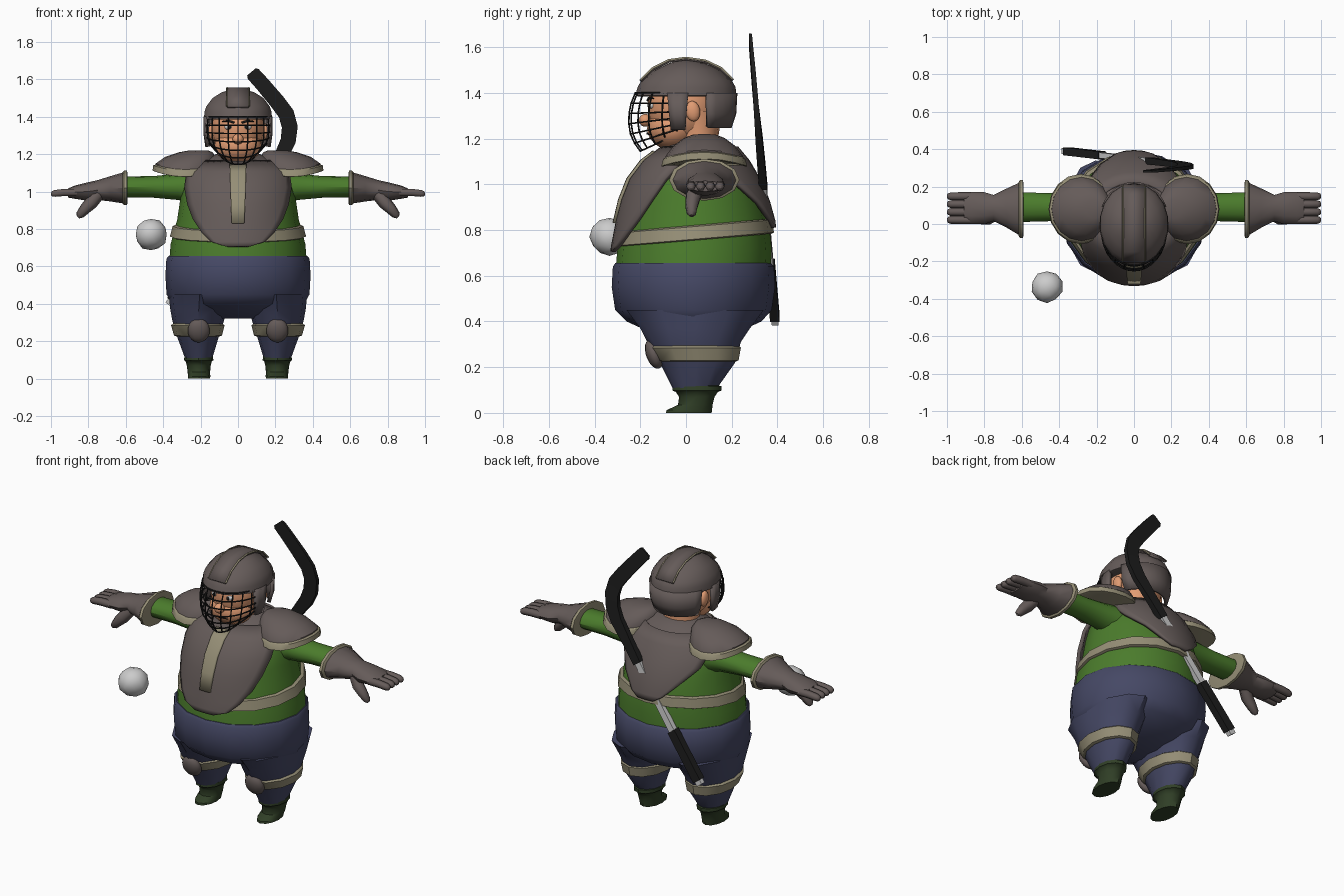
import bpy, bmesh, math, random
from mathutils import Vector, Matrix

if "Cube" in bpy.data.objects:
    bpy.data.objects.remove(bpy.data.objects["Cube"])

def material(name, r, g, b):
    m = bpy.data.materials.new(name)
    m.diffuse_color = (r, g, b, 1)
    m.use_nodes = True
    m.node_tree.nodes["Principled BSDF"].inputs["Base Color"].default_value = m.diffuse_color
    return m

ARMOR = material("armor", .13, .105, .1)
GREEN = material("green", .07, .2, .025)
NAVY = material("navy", .06, .065, .13)
TRIM = material("trim", .3, .27, .18)
SKIN = material("skin", .75, .33, .17)
BOOT = material("boot", .03, .05, .02)
BLACK = material("black", .012, .012, .012)
WHITE = material("white", .8, .8, .8)

def finish(name, bm, mat, mirror=False, thick=0):
    bmesh.ops.recalc_face_normals(bm, faces=bm.faces)
    me = bpy.data.meshes.new(name)
    bm.to_mesh(me)
    bm.free()
    ob = bpy.data.objects.new(name, me)
    bpy.context.collection.objects.link(ob)
    if mat:
        me.materials.append(mat)
    if thick:
        s = ob.modifiers.new("thickness", 'SOLIDIFY')
        s.thickness, s.offset = thick, 0
    if mirror:
        ob.modifiers.new("mirror", 'MIRROR')
    return ob

def shell(name, rows, mat, n=16, arc=None, axis='Z', mirror=False, thick=0, warp=None):
    """Loft of ellipses. Row: height, centre, radius, y_min, y_max. arc: (mid angle, half angles)."""
    bm = bmesh.new()
    loops = []
    for i, (h, c, r, y0, y1) in enumerate(rows):
        loop = []
        for k in range(n + 1 if arc else n):
            t = arc[0] + arc[1][i] * (2 * k / n - 1) if arc else 2 * math.pi * k / n
            u, y = c + r * math.sin(t), (y0 + y1) / 2 - (y1 - y0) / 2 * math.cos(t)
            p = Vector((u, y, h) if axis == 'Z' else (h, y, u))
            if warp:
                p.z += warp(p)
            loop.append(bm.verts.new(p))
        loops.append(loop)
    for a, b in zip(loops, loops[1:]):
        for k in range(n):
            j = (k + 1) % len(a)
            bm.faces.new((a[k], a[j], b[j], b[k]))
    if not arc:
        bm.faces.new(loops[0])
        bm.faces.new(loops[-1])
    return finish(name, bm, mat, mirror, thick)

def blob(name, loc, size, mat, mirror=False, tilt=0, seg=14):
    bm = bmesh.new()
    m = Matrix.Translation(loc) @ Matrix.Rotation(tilt, 4, 'X') @ Matrix.Diagonal((*size, 1))
    bmesh.ops.create_uvsphere(bm, u_segments=seg, v_segments=seg * 2 // 3, radius=1, matrix=m)
    return finish(name, bm, mat, mirror)

def tubes(name, paths, r, mat, radii=None, mirror=False):
    cu = bpy.data.curves.new(name, 'CURVE')
    cu.dimensions, cu.bevel_depth, cu.bevel_resolution, cu.use_fill_caps = '3D', r, 1, True
    for path in paths:
        for s in ((1, -1) if mirror else (1,)):
            sp = cu.splines.new('POLY')
            sp.points.add(len(path) - 1)
            for i, (x, y, z) in enumerate(path):
                sp.points[i].co = (s * x, y, z, 1)
                sp.points[i].radius = radii[i] if radii else 1
    cu.materials.append(mat)
    bpy.context.collection.objects.link(bpy.data.objects.new(name, cu))

def bar(name, pts, mat):
    """Rectangular sweep on the slanted plane behind the back. Point: x, z, width, thickness."""
    bm = bmesh.new()
    loops = []
    for i, (x, z, w, t) in enumerate(pts):
        a, b = pts[max(i - 1, 0)], pts[min(i + 1, len(pts) - 1)]
        d = Vector((b[0] - a[0], b[1] - a[1])).normalized()
        y = .39 - (z - .4) * .088
        loops.append([bm.verts.new((x - d.y * w / 2 * s, y + t / 2 * q, z + d.x * w / 2 * s))
                      for s, q in ((-1, -1), (1, -1), (1, 1), (-1, 1))])
    for a, b in zip(loops, loops[1:]):
        for k in range(4):
            bm.faces.new((a[k], a[(k + 1) % 4], b[(k + 1) % 4], b[k]))
    bm.faces.new(loops[0])
    bm.faces.new(loops[-1])
    return finish(name, bm, mat)

# Shirt
TORSO = [(.6, 0, .37, -.31, .37), (.72, 0, .36, -.3, .375), (.85, 0, .325, -.275, .36),
         (.95, 0, .31, -.25, .33), (1.02, 0, .295, -.22, .3), (1.1, 0, .26, -.16, .25),
         (1.16, 0, .18, -.08, .2), (1.19, 0, .12, -.03, .16)]
shell("shirt", TORSO, GREEN)

def around(z, off):
    for a, b in zip(TORSO, TORSO[1:]):
        if z <= b[0]:
            f = (z - a[0]) / (b[0] - a[0])
            _, _, r, y0, y1 = [p + (q - p) * f for p, q in zip(a, b)]
            return (z, 0, r + off, y0 - off, y1 + off)

def plate(name, outline, off, mid, mat):
    rows = [around(z, off) for z, w in outline]
    halves = [math.asin(min(.99, w / r[2])) for (z, w), r in zip(outline, rows)]
    shell(name, rows, mat, 12, (mid, halves), thick=.02)

shell("waist_belt", [around(z, o) for z, o in ((.752, .002), (.757, .014), (.812, .014), (.818, .002))],
      TRIM, warp=lambda p: .085 * p.y)

# Chest, back and collar armour
plate("chest_plate", [(.705, .06), (.73, .14), (.78, .19), (.85, .235), (.93, .265), (1.02, .28),
                      (1.1, .27), (1.16, .185)], .02, 0, ARMOR)
plate("chest_strip", [(.83, .033), (.93, .037), (1.02, .04), (1.1, .042), (1.14, .045)], .033, 0, TRIM)
plate("back_plate", [(.81, .05), (.84, .1), (.92, .18), (1.0, .25), (1.1, .265), (1.16, .185)],
      .02, math.pi, ARMOR)
shell("armor_yoke", [around(1.09, .018), around(1.16, .02), (1.2, 0, .12, -.02, .15)], ARMOR)

# Shoulder pads
arch = lambda p: .03 * (1 - ((p.y - .08) / .18) ** 2)
shell("shoulder_pad", [(1.085, .285, .16, -.095, .255), (1.12, .28, .16, -.09, .25), (1.155, .255, .135, -.055, .215),
                       (1.18, .225, .09, -.01, .17), (1.19, .21, .05, .03, .13)], ARMOR, mirror=True, warp=arch)
shell("shoulder_pad_trim", [(1.078, .285, .162, -.1, .26), (1.082, .285, .172, -.108, .268),
                            (1.11, .283, .17, -.1, .26), (1.115, .28, .158, -.09, .25)], TRIM, mirror=True, warp=arch)

# Arms and gloves
shell("sleeve", [(.22, 1.02, .09, -.01, .19), (.32, 1.025, .07, .01, .17), (.45, 1.025, .058, .015, .165),
                 (.63, 1.025, .055, .01, .17)], GREEN, 12, axis='X', mirror=True)
shell("glove", [(.605, 1.02, .085, -.065, .225), (.68, 1.015, .068, -.02, .19), (.75, 1.008, .053, .015, .155),
                (.8, 1.0, .05, 0, .17), (.87, .997, .036, 0, .17), (.91, .992, .024, .01, .16)],
      ARMOR, 12, axis='X', mirror=True)
shell("glove_cuff_trim", [(.592, 1.02, .085, -.065, .225), (.594, 1.02, .092, -.074, .234),
                          (.61, 1.02, .092, -.074, .234), (.618, 1.02, .082, -.062, .222)],
      TRIM, 12, axis='X', mirror=True)
tubes("fingers", [[(.86, y, .995), (.93, y, .995), (.98, y, .99), (.995, y, .987), (1, y, .987)]
                  for y in (.022, .064, .106, .148)], .022, ARMOR, (1, 1, .95, .7, .3), True)
tubes("thumb", [[(.75, .05, .985), (.785, .03, .94), (.82, .025, .905), (.845, .025, .875), (.855, .025, .862)]],
      .03, ARMOR, (1.2, 1.2, 1, .75, .3), True)

# Trousers
shell("trousers_seat", [(.655, 0, .372, -.31, .372), (.64, 0, .383, -.32, .385), (.55, 0, .388, -.325, .39),
                        (.45, 0, .382, -.31, .375), (.4, 0, .355, -.26, .33), (.35, 0, .26, -.15, .22),
                        (.32, 0, .12, -.06, .12)], NAVY)
shell("trouser_leg", [(.45, .205, .165, -.26, .34), (.37, .21, .152, -.2, .28), (.31, .213, .138, -.17, .24),
                      (.22, .214, .11, -.115, .215), (.1, .21, .07, -.055, .13)], NAVY, 12, mirror=True)

# Knee bands and knee pads
shell("knee_band", [(.225, .214, .115, -.12, .22), (.23, .214, .128, -.13, .23), (.285, .215, .143, -.165, .24),
                    (.295, .215, .13, -.155, .23)], TRIM, 12, mirror=True)
blob("knee_pad", (.21, -.14, .257), (.06, .035, .067), ARMOR, True, tilt=.35)

# Boots
shell("boot", [(0, .208, .058, -.088, .112), (.012, .208, .06, -.085, .114), (.035, .209, .06, -.035, .116),
               (.07, .21, .064, -.03, .125), (.092, .21, .07, -.045, .14), (.098, .21, .078, -.06, .155),
               (.118, .21, .077, -.06, .155), (.12, .21, .066, -.05, .135)], BOOT, 12, mirror=True)

# Head
shell("neck", [(1.12, 0, .12, -.03, .16), (1.2, 0, .11, -.04, .14), (1.32, 0, .13, -.06, .16)], SKIN)
blob("head", (0, -.01, 1.34), (.142, .158, .17), SKIN, seg=20)
blob("jaw", (0, -.06, 1.245), (.128, .11, .095), SKIN, seg=18)
blob("nose", (0, -.178, 1.28), (.03, .028, .028), SKIN)
blob("ear", (.143, .03, 1.32), (.02, .032, .045), SKIN, True, tilt=.15)
blob("eye", (.048, -.147, 1.345), (.024, .018, .016), WHITE, True)
blob("pupil", (.046, -.163, 1.345), (.009, .006, .01), BLACK, True)
tubes("eyebrow", [[(.02, -.168, 1.368), (.05, -.162, 1.378), (.085, -.142, 1.375)]], .006, BLACK, (1, 1, .5), True)
tubes("mouth", [[(-.045, -.159, 1.218), (0, -.169, 1.222), (.045, -.159, 1.218)]], .005, BLACK, (.4, 1, .4))

# Helmet
shell("helmet_dome", [(1.385, 0, .175, -.21, .21), (1.388, 0, .185, -.222, .22), (1.425, 0, .182, -.212, .217),
                      (1.455, 0, .172, -.195, .2), (1.5, 0, .138, -.14, .15), (1.53, 0, .09, -.075, .085),
                      (1.543, 0, .045, -.035, .04)], ARMOR, 18)
shell("helmet_back", [(1.4, 0, .18, -.21, .215), (1.31, 0, .178, -.21, .21), (1.25, 0, .163, -.2, .19)], ARMOR, 12,
      (math.pi, (1.15, 1.12, 1.05)), thick=.02)
shell("helmet_side_strap", [(1.4, 0, .175, -.21, .21), (1.31, 0, .175, -.21, .21), (1.24, 0, .165, -.2, .2)], ARMOR, 3,
      (1.4, (.22, .18, .16)), mirror=True, thick=.02)
RIDGE = [(-.2, 1.452), (-.145, 1.505), (-.075, 1.54), (0, 1.55), (.085, 1.538), (.155, 1.505), (.205, 1.455)]
bm = bmesh.new()
cols = [[bm.verts.new((x, y, z)) for x in (-.055, .055)] for y, z in RIDGE]
for a, b in zip(cols, cols[1:]):
    bm.faces.new((a[0], a[1], b[1], b[0]))
finish("helmet_ridge", bm, ARMOR, thick=.014)
tubes("helmet_ridge_trim", [[(.058, y, z + .004) for y, z in RIDGE]], .005, TRIM, mirror=True)

# Face cage
LEVELS = [(1.4, .168, -.222), (1.355, .172, -.24), (1.31, .172, -.249), (1.265, .168, -.25),
          (1.22, .155, -.243), (1.18, .13, -.225), (1.145, .095, -.2)]

def cage_point(level, a):
    z, r, yf = level
    return (r * math.sin(a), -.04 + (yf + .04) * math.cos(a), z + max(0, 1.33 - z) * .4 * (1 - math.cos(a)))

tubes("cage_rings", [[cage_point(l, math.pi / 2 * k / 8) for k in range(-8, 9)] for l in LEVELS], .004, BLACK)
tubes("cage_uprights", [[cage_point(l, math.pi / 2 * k / 5) for l in LEVELS] for k in range(-5, 6)], .004, BLACK)

# Stick carried on the back
bar("stick_end_cap", [(-.372, .395, .04, .03), (-.35, .424, .04, .03)], None)
bar("stick_grip", [(-.357, .415, .054, .042), (-.17, .66, .054, .042)], BLACK)
bar("stick_shaft", [(-.18, .647, .04, .03), (.1, 1.02, .04, .03)], None)
bar("stick_blade", [(.08, .99, .052, .036), (.16, 1.1, .06, .034), (.235, 1.2, .075, .03), (.268, 1.27, .082, .026),
                    (.277, 1.345, .085, .023), (.258, 1.415, .086, .02), (.21, 1.48, .084, .018),
                    (.13, 1.575, .08, .015), (.082, 1.628, .078, .014), (.072, 1.64, .06, .012)], BLACK)

# Snowball-like ball in front of the right hand
random.seed(4)
bm = bmesh.new()
bmesh.ops.create_icosphere(bm, subdivisions=2, radius=.086)
for v in bm.verts:
    v.co = v.co * random.uniform(.94, 1.04) + Vector((-.465, -.335, .77))
finish("ball", bm, None)

# Smooth shading with sharp creases
for ob in bpy.context.collection.objects:
    ob.select_set(ob.type == 'MESH')
    if ob.type == 'MESH':
        bpy.context.view_layer.objects.active = ob
bpy.ops.object.shade_smooth_by_angle(angle=math.radians(40))
